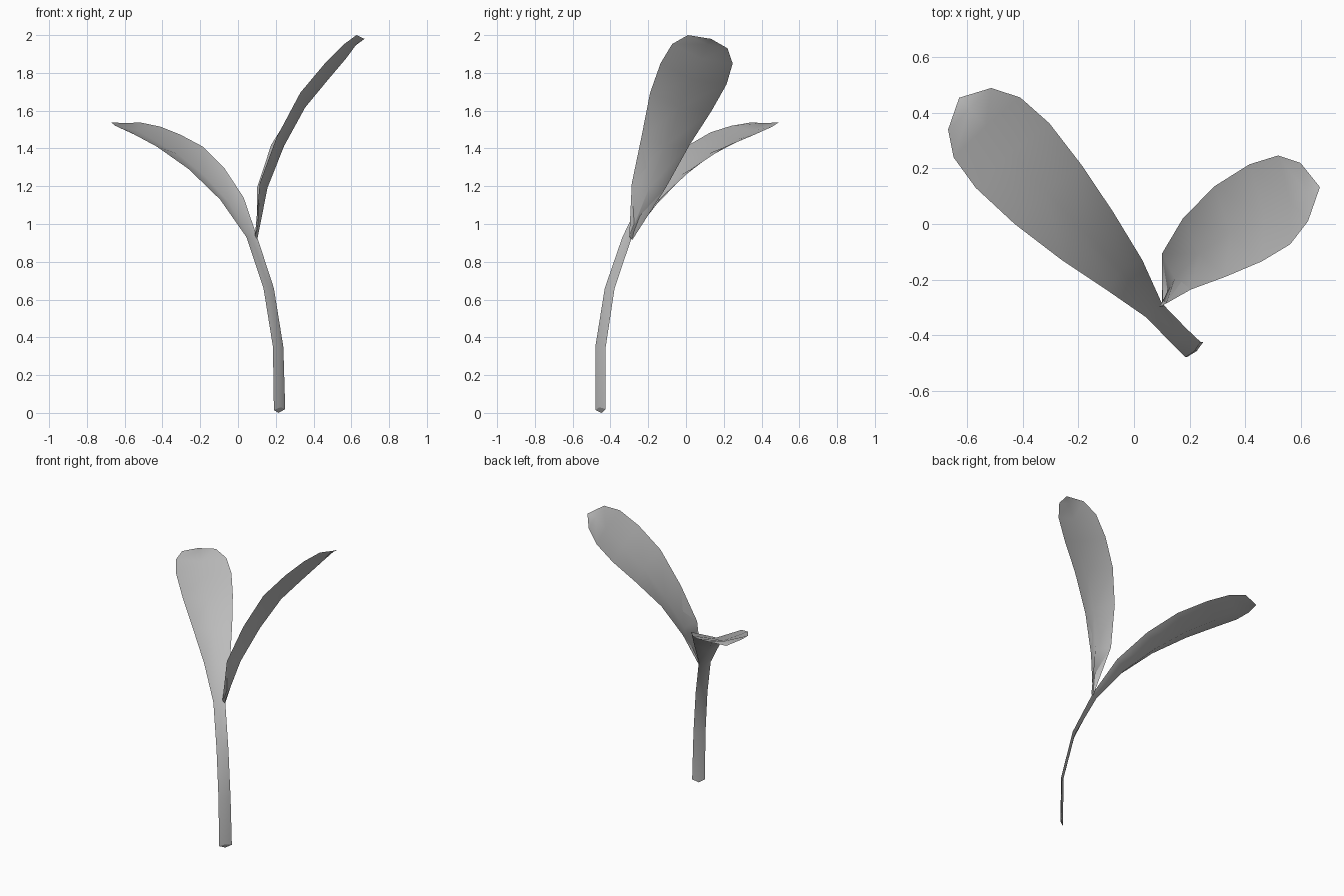
import bpy, bmesh, math
from mathutils import Vector

if "Cube" in bpy.data.objects:
    bpy.data.objects.remove(bpy.data.objects["Cube"])

grey = bpy.data.materials.new("plain_grey")
grey.use_nodes = True
grey.diffuse_color = (0.5, 0.5, 0.5, 1)
grey.node_tree.nodes["Principled BSDF"].inputs["Base Color"].default_value = (0.5, 0.5, 0.5, 1)


def blade(name, rows, tip, depths, half):
    """Loft a thin folded blade: rows are (left edge, right edge), keel pushed below by depth."""
    bm = bmesh.new()
    pairs = [(Vector(a), Vector(b)) for a, b in rows]
    mids = [(a + b) / 2 for a, b in pairs]
    rings = []
    for i, (a, b) in enumerate(pairs):
        along = mids[min(i + 1, len(mids) - 1)] - mids[max(i - 1, 0)]
        up = (b - a).cross(along).normalized()
        points = (a, mids[i] - up * (depths[i] - half), b, mids[i] - up * (depths[i] + half))
        rings.append([bm.verts.new(p) for p in points])
    for r, s in zip(rings, rings[1:]):
        for k in range(4):
            n = (k + 1) % 4
            bm.faces.new((r[k], r[n], s[n], s[k]))
    bm.faces.new(rings[0])
    end = rings[-1]
    if tip:
        top = bm.verts.new(tip)
        for k in range(4):
            bm.faces.new((end[k], end[(k + 1) % 4], top))
    else:
        bm.faces.new(end)
    bmesh.ops.recalc_face_normals(bm, faces=bm.faces)
    mesh = bpy.data.meshes.new(name)
    bm.to_mesh(mesh)
    bm.free()
    mesh.materials.append(grey)
    obj = bpy.data.objects.new(name, mesh)
    bpy.context.collection.objects.link(obj)
    bpy.ops.object.select_all(action="DESELECT")
    obj.select_set(True)
    bpy.context.view_layer.objects.active = obj
    bpy.ops.object.shade_smooth_by_angle(angle=math.radians(85))


# Stem flowing into the large leaf
stem_leaf = [
    ((.19, -.48, .015), (.25, -.425, .02)),
    ((.185, -.48, .35), (.24, -.425, .35)),
    ((.135, -.43, .66), (.19, -.378, .66)),
    ((.045, -.337, .93), (.1, -.285, .935)),
    ((-.095, -.24, 1.13), (.03, -.13, 1.14)),
    ((-.26, -.13, 1.29), (-.075, .043, 1.3)),
    ((-.43, 0, 1.41), (-.187, .21, 1.41)),
    ((-.57, .13, 1.485), (-.305, .363, 1.473)),
    ((-.65, .24, 1.52), (-.41, .456, 1.515)),
    ((-.67, .34, 1.537), (-.515, .49, 1.537)),
]
blade("stem_and_large_leaf", stem_leaf, (-.63, .455, 1.525),
      (0, 0, 0, .015, .04, .05, .05, .045, .03, .01), .008)

# Small upright leaf
small_leaf = [
    ((.1, -.285, .915), (.09, -.3, .94)),
    ((.1, -.108, 1.19), (.115, -.287, 1.215)),
    ((.176, .02, 1.42), (.205, -.236, 1.46)),
    ((.29, .136, 1.6), (.33, -.19, 1.695)),
    ((.416, .215, 1.74), (.46, -.135, 1.85)),
    ((.52, .247, 1.85), (.563, -.073, 1.953)),
    ((.6, .22, 1.93), (.627, .01, 2)),
]
blade("small_leaf", small_leaf, (.67, .133, 1.98),
      (.005, .045, .055, .05, .045, .035, .015), .005)
# Foot point of the stem resting on the ground
foot = bpy.data.objects["stem_and_large_leaf"].data
foot.vertices[3].co.z = 0
foot.vertices[1].co.z = .03
